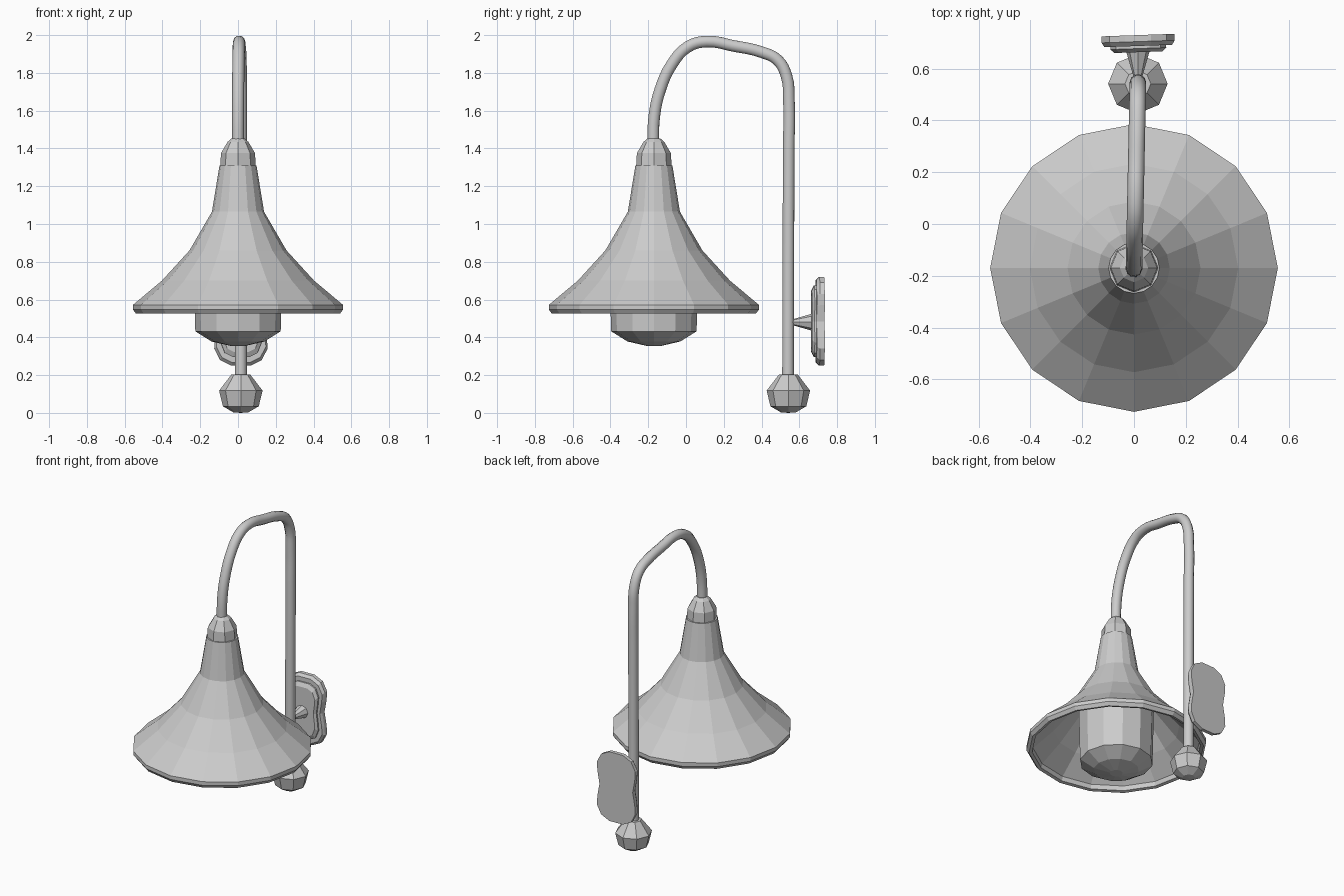
import bpy, bmesh, math
from mathutils import Matrix, Vector

if "Cube" in bpy.data.objects:
    bpy.data.objects.remove(bpy.data.objects["Cube"])


def finish(name, bm):
    bmesh.ops.recalc_face_normals(bm, faces=bm.faces)
    mesh = bpy.data.meshes.new(name)
    bm.to_mesh(mesh)
    bm.free()
    obj = bpy.data.objects.new(name, mesh)
    bpy.context.collection.objects.link(obj)
    return obj


def lathe(name, profile, sides, matrix):
    """Spin (radius, height) points about z; radius 0 closes to a point."""
    bm = bmesh.new()
    rings = []
    for r, z in profile:
        if r == 0:
            rings.append([bm.verts.new((0, 0, z))] * sides)
        else:
            rings.append([bm.verts.new((r * math.cos(2 * math.pi * i / sides),
                                        r * math.sin(2 * math.pi * i / sides), z))
                          for i in range(sides)])
    for a, b in zip(rings, rings[1:]):
        for i in range(sides):
            j = (i + 1) % sides
            bm.faces.new(list(dict.fromkeys((a[i], a[j], b[j], b[i]))))
    bm.transform(matrix)
    return finish(name, bm)


def plate(name, quarter, layers, matrix):
    """Mirror a quarter outline (x, z) and stack it as (y, scale inset) layers."""
    right = quarter + [(x, -z) for x, z in reversed(quarter) if z > 0]
    outline = right + [(-x, z) for x, z in reversed(right)]
    bm = bmesh.new()
    rings = [[bm.verts.new((x * s, y, z * s)) for x, z in outline] for y, s in layers]
    n = len(outline)
    for a, b in zip(rings, rings[1:]):
        for i in range(n):
            bm.faces.new((a[i], a[(i + 1) % n], b[(i + 1) % n], b[i]))
    bm.faces.new(rings[0])
    bm.faces.new(rings[-1])
    bm.transform(matrix)
    return finish(name, bm)


LAMP = Matrix.Translation((0, -0.17, 0))
POST = Matrix.Translation((0.015, 0.542, 0))

# Flared shade: outer skin, rolled rim, inner skin
lathe("shade", [(0, 1.31), (0.098, 1.31), (0.138, 1.065), (0.257, 0.86), (0.403, 0.70),
                (0.556, 0.572), (0.556, 0.547), (0.54, 0.525), (0.52, 0.53),
                (0.515, 0.56), (0.39, 0.675), (0.245, 0.84), (0.125, 1.05), (0, 1.06)],
      16, LAMP)

# Glass under the shade
lathe("glass", [(0, 0.86), (0.235, 0.83), (0.229, 0.53), (0.226, 0.432),
                (0.14, 0.378), (0.04, 0.355), (0, 0.355)], 12, LAMP)

# Cap joining shade and arm
lathe("shade_cap", [(0, 1.305), (0.094, 1.305), (0.09, 1.375), (0.055, 1.435),
                    (0.034, 1.453), (0, 1.453)], 8, LAMP)

# Finial at the foot of the post
lathe("finial", [(0, 0), (0.04, 0.003), (0.095, 0.035), (0.115, 0.118),
                 (0.05, 0.203), (0, 0.203)], 8, POST)

# Bent tube arm
path = [(0.54, 0.15), (0.541, 0.6), (0.544, 1.4), (0.545, 1.65), (0.533, 1.78),
        (0.485, 1.868), (0.40, 1.91), (0.25, 1.943), (0.11, 1.966), (0.01, 1.938),
        (-0.075, 1.845), (-0.137, 1.71), (-0.168, 1.57), (-0.174, 1.42)]
curve = bpy.data.curves.new("arm", 'CURVE')
curve.dimensions = '3D'
curve.bevel_depth = 0.032
curve.bevel_resolution = 3
curve.resolution_u = 4
curve.use_fill_caps = True
spline = curve.splines.new('BEZIER')
spline.bezier_points.add(len(path) - 1)
for p, (y, z) in zip(spline.bezier_points, path):
    p.co = (0.015 * (y + 0.174) / 0.714, y, z)
    p.handle_left_type = p.handle_right_type = 'AUTO'
arm = bpy.data.objects.new("arm", curve)
bpy.context.collection.objects.link(arm)
bpy.context.view_layer.objects.active = arm
arm.select_set(True)
bpy.ops.object.convert(target='MESH')
bpy.ops.object.shade_smooth_by_angle(angle=math.radians(50))

# Wall plate in two steps, waisted at the sides and turned slightly
WALL = Matrix.Translation((0.015, 0.73, 0.485)) @ Matrix.Rotation(math.radians(2), 4, 'Z')
plate("wall_plate", [(0.05, 0.235), (0.11, 0.205), (0.141, 0.145), (0.137, 0.085), (0.122, 0)],
      [(0, 1), (-0.025, 1), (-0.042, 0.93)], WALL)
plate("wall_plate_step", [(0.04, 0.175), (0.08, 0.155), (0.10, 0.105), (0.096, 0.06), (0.088, 0)],
      [(-0.035, 1.08), (-0.052, 1.08), (-0.066, 0.93)], WALL)

# Tapered bracket from plate to post
lathe("bracket", [(0, 0), (0.046, 0), (0.013, 0.115), (0, 0.115)], 8,
      Matrix.Translation((0.015, 0.67, 0.48)) @ Matrix.Rotation(math.pi / 2, 4, 'X'))
